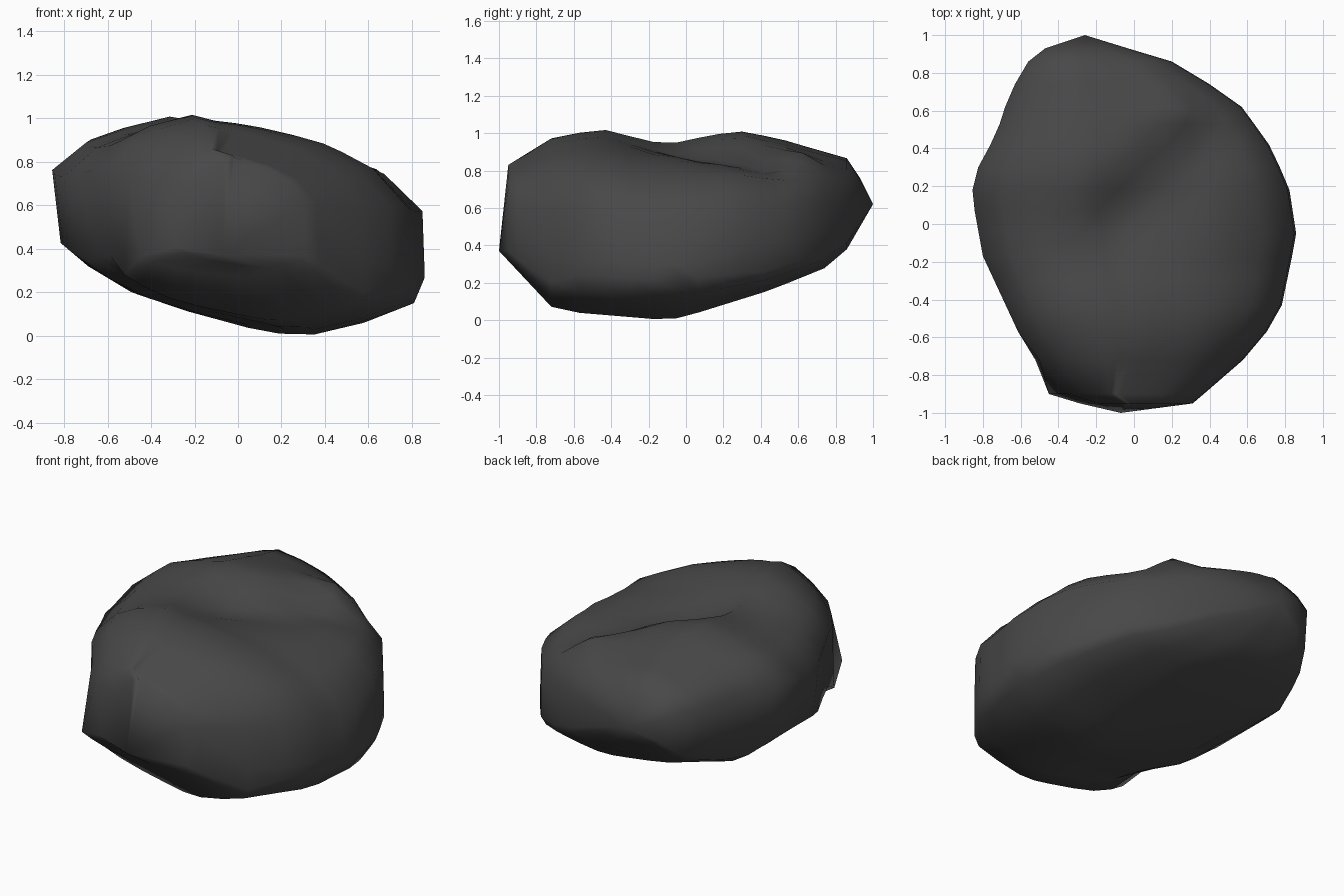
import bpy, bmesh, math

if "Cube" in bpy.data.objects:
    bpy.data.objects.remove(bpy.data.objects["Cube"])


def lerp_table(table, v):
    if v <= table[0][0]:
        return table[0][1]
    for (a, fa), (b, fb) in zip(table, table[1:]):
        if v <= b:
            return fa + (fb - fa) * (v - a) / (b - a)
    return table[-1][1]


def clamp(v, lo=0.0, hi=1.0):
    return max(lo, min(hi, v))


# Plan outline: left and right edge as (y, x)
left = [(-1, -.07), (-.95, -.3), (-.9, -.47), (-.6, -.6), (-.17, -.8), (.16, -.86),
        (.32, -.82), (.47, -.73), (.69, -.66), (.91, -.53), (1, -.26)]
right = [(-1, -.07), (-.95, .31), (-.74, .56), (-.49, .77), (-.06, .86), (.2, .82),
         (.43, .71), (.62, .57), (.74, .4), (.86, .2), (.92, 0), (1, -.26)]
# Side outline: top and bottom as (y, z)
top = [(-1, .37), (-.95, .83), (-.69, .99), (-.43, 1.01), (-.27, .98), (.08, .985),
       (.29, 1.01), (.5, .97), (.6, .94), (.88, .86), (1, .62)]
bottom = [(-1, .37), (-.7, .05), (-.1, 0), (0, .02), (.45, .16), (.82, .31), (1, .62)]
# Front outline: upper and lower halves as (x, z)
upper = [(-.86, .76), (-.7, .9), (-.54, .96), (-.31, 1.02), (-.19, 1.0), (-.07, .99),
         (.06, .97), (.24, .93), (.4, .89), (.5, .85), (.67, .77), (.85, .59), (.86, .3)]
lower = [(-.86, .7), (-.82, .43), (-.69, .32), (-.49, .2), (-.26, .12), (.03, .04),
         (.18, .005), (.35, 0), (.58, .06), (.81, .15), (.86, .27)]


def blob(x, y, cx, cy, r):
    return math.exp(-((x - cx) ** 2 + (y - cy) ** 2) / r ** 2)


def relief(x, y):
    # diagonal groove across the top, plus two small bumps beside it
    s = (x + y) / math.sqrt(2)
    d = (y - x) / math.sqrt(2) - .08
    along = clamp((s + .42) / .35) * clamp((.8 - s) / .3)
    width = .13 if d > 0 else .25
    return (-.1 * along * math.exp(-(d / width) ** 2)
            + .025 * blob(x, y, -.31, -.43, .12) + .06 * blob(x, y, .24, .6, .13))


section = upper + lower[:0:-1]
n_up = len(upper)
bm = bmesh.new()
rings = []
for y in (-.95, -.9, -.72, -.57, -.43, -.3, -.17, -.05, .07, .18, .3, .42, .53, .62, .74, .86, .93):
    x0, x1 = lerp_table(left, y), lerp_table(right, y)
    z0, z1 = lerp_table(bottom, y), lerp_table(top, y)
    flat = clamp((y + 1.05) / .6, .4, .8) - .3 * clamp(y / .4)
    lean = .8 * clamp((-y - .6) / .3)
    ring = []
    for i, (px, pz) in enumerate(section):
        u, t = (px + .86) / 1.72, pz / 1.02
        x = x0 + (x1 - x0) * u + lean * max(0, t - .45) * max(0, .5 - u)
        if i < n_up:
            z = min(z0 + (z1 - z0) * t, lerp_table(upper, x))
            if 0 < i < n_up - 2:
                z += relief(x, y)
        else:
            z = max(z0 + (z1 - z0) * t * flat, lerp_table(lower, x))
        ring.append(bm.verts.new((x, y, z)))
    rings.append(ring)

# Skin between sections and close both ends to a point
n = len(section)
for a, b in zip(rings, rings[1:]):
    for i in range(n):
        j = (i + 1) % n
        bm.faces.new((a[i], a[j], b[j], b[i]))
for ring, tip in ((rings[0], (-.07, -1, .37)), (rings[-1], (-.26, 1, .62))):
    v = bm.verts.new(tip)
    for i in range(n):
        bm.faces.new((ring[i], ring[(i + 1) % n], v))
bmesh.ops.recalc_face_normals(bm, faces=bm.faces)
for f in bm.faces:
    f.smooth = True

mesh = bpy.data.meshes.new("boulder")
bm.to_mesh(mesh)
bm.free()
boulder = bpy.data.objects.new("boulder", mesh)
bpy.context.collection.objects.link(boulder)

# Dark stone
stone = bpy.data.materials.new("dark_stone")
stone.diffuse_color = (.065, .065, .065, 1)
stone.use_nodes = True
stone.node_tree.nodes["Principled BSDF"].inputs["Base Color"].default_value = stone.diffuse_color
mesh.materials.append(stone)
